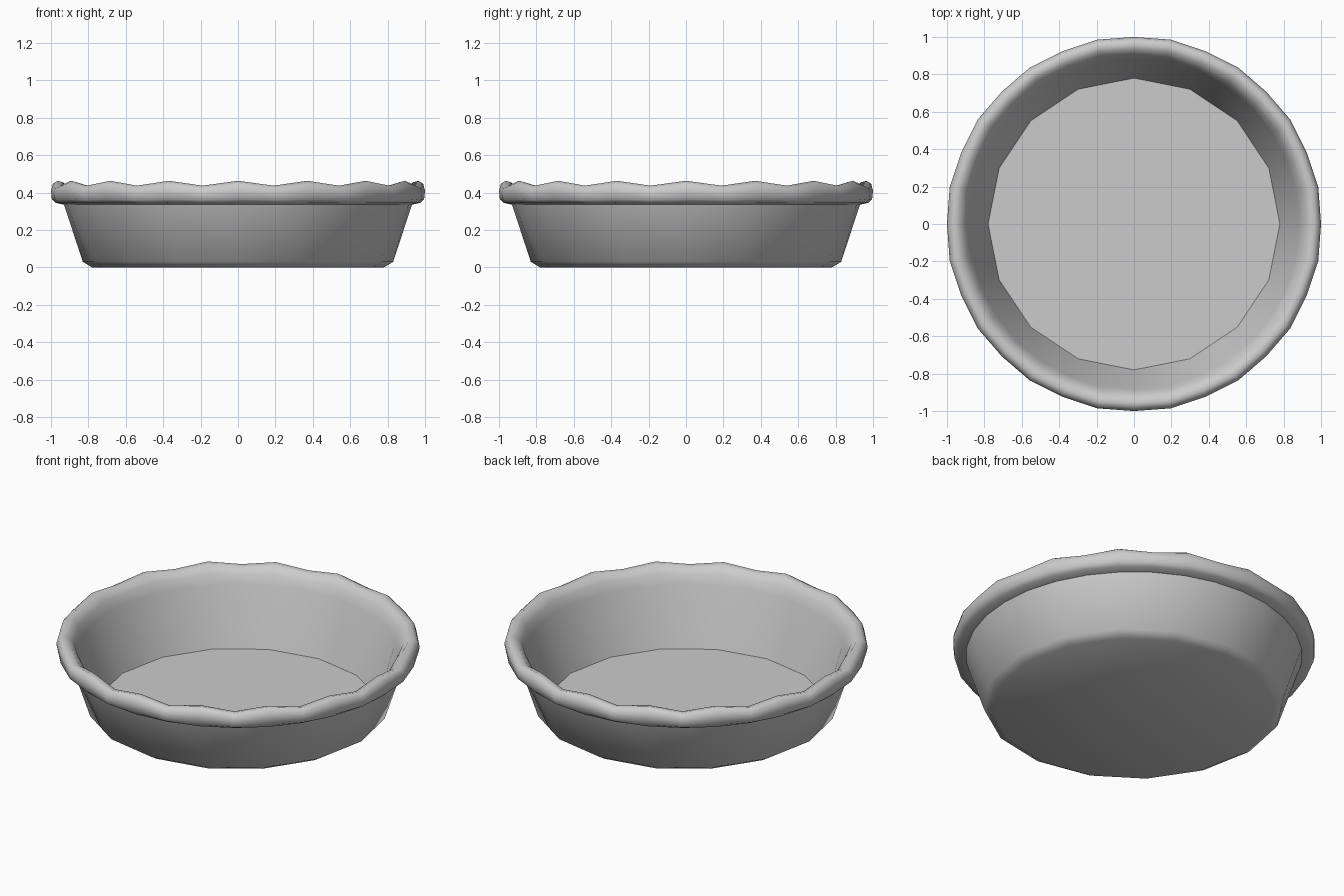
import bpy, bmesh, math

if "Cube" in bpy.data.objects:
    bpy.data.objects.remove(bpy.data.objects["Cube"])

SEG = 32  # rim has 32 steps; the floor and lower wall read as 16-sided

# Cross-section from inner floor, over the rolled rim, to the underside:
# (radius, height, rim dip at every second step, 16-sided ring?)
PROFILE = [
    (0.78, 0.015, 0.0, True),    # inner floor edge
    (0.885, 0.355, 0.0, False),  # top of inner wall
    (0.905, 0.42, 0.016, False),
    (0.935, 0.455, 0.024, False),
    (0.965, 0.463, 0.026, False),  # rim crest
    (0.99, 0.447, 0.024, False),
    (1.0, 0.41, 0.016, False),
    (0.995, 0.365, 0.006, False),
    (0.975, 0.345, 0.0, False),
    (0.93, 0.335, 0.0, False),   # rim meets outer wall
    (0.83, 0.03, 0.0, True),     # bottom chamfer
    (0.78, 0.0, 0.0, True),
]


def make_dish(name):
    bm = bmesh.new()
    rings = []
    for radius, height, dip, coarse in PROFILE:
        ring = []
        for i in range(SEG):
            a = 2 * math.pi * i / SEG
            r, z = radius, height
            if i % 2:
                z -= dip
                # flat chord on 16-sided rings, slight flare on the rim
                r *= math.cos(2 * math.pi / SEG) if coarse else 1 + 0.3 * dip
            ring.append(bm.verts.new((r * math.cos(a), r * math.sin(a), z)))
        rings.append(ring)
    # Walls and rim
    for lo, hi in zip(rings, rings[1:]):
        for i in range(SEG):
            j = (i + 1) % SEG
            bm.faces.new((lo[i], hi[i], hi[j], lo[j]))
    # Floor and underside
    bm.faces.new(rings[0])
    bm.faces.new(rings[-1][::-1])
    bmesh.ops.recalc_face_normals(bm, faces=bm.faces)
    mesh = bpy.data.meshes.new(name)
    bm.to_mesh(mesh)
    bm.free()
    obj = bpy.data.objects.new(name, mesh)
    bpy.context.collection.objects.link(obj)
    return obj


dish = make_dish("pie_dish")
bpy.context.view_layer.objects.active = dish
dish.select_set(True)
bpy.ops.object.shade_smooth_by_angle(angle=math.radians(58))
